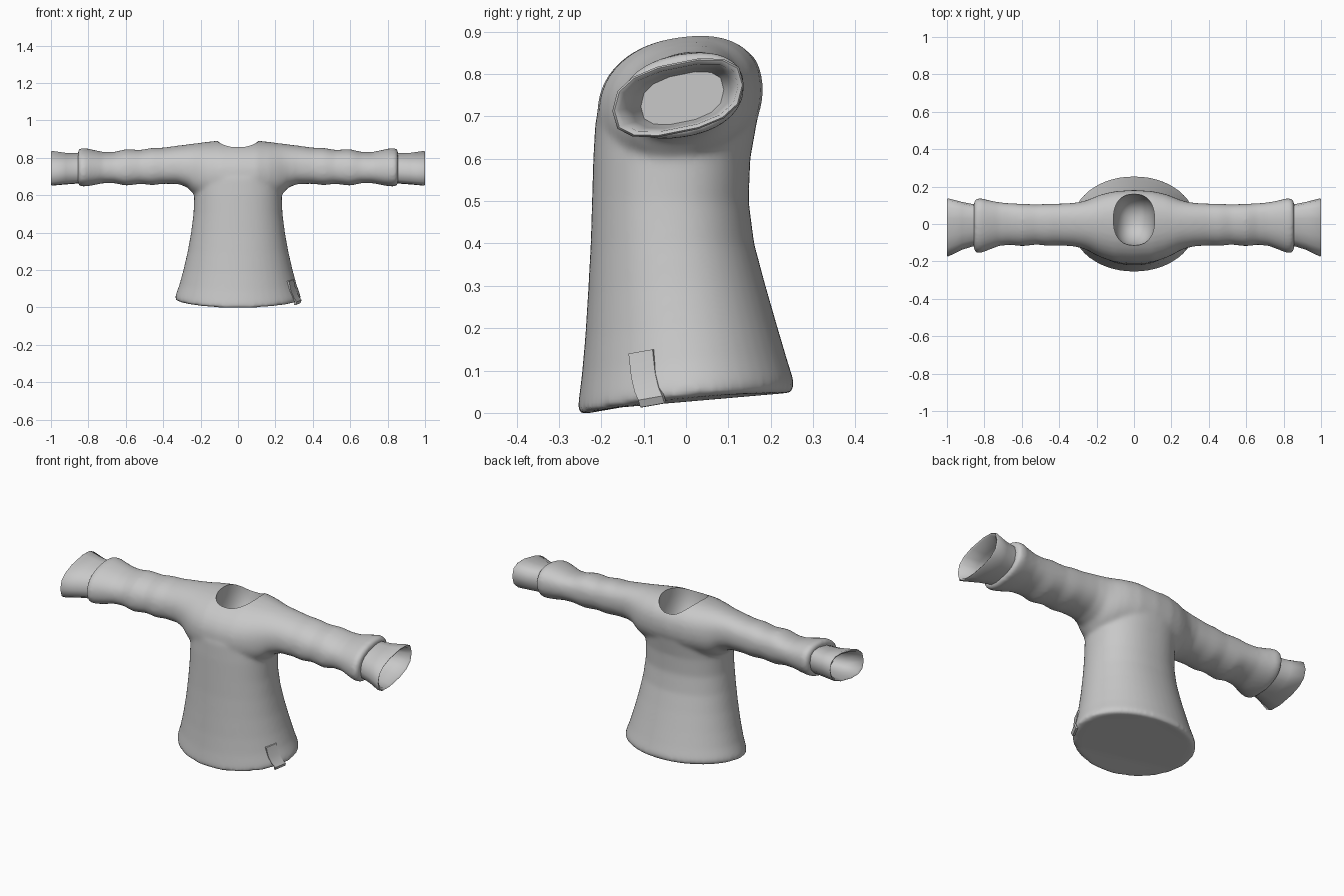
import bpy, bmesh, math
from mathutils import Vector

cube = bpy.data.objects.get("Cube")
if cube:
    bpy.data.objects.remove(cube, do_unlink=True)

cloth = bpy.data.materials.new("grey cloth")
cloth.use_nodes = True
grey = (0.58, 0.58, 0.58, 1)
cloth.diffuse_color = grey
cloth.node_tree.nodes["Principled BSDF"].inputs["Base Color"].default_value = grey


def loft(name, rings):
    """Skin a list of equal-length point rings and cap both ends."""
    bm = bmesh.new()
    loops = [[bm.verts.new(p) for p in ring] for ring in rings]
    for a, b in zip(loops, loops[1:]):
        for i in range(len(a)):
            j = (i + 1) % len(a)
            bm.faces.new((a[i], a[j], b[j], b[i]))
    bm.faces.new(loops[0])
    bm.faces.new(loops[-1])
    bmesh.ops.recalc_face_normals(bm, faces=bm.faces)
    mesh = bpy.data.meshes.new(name)
    bm.to_mesh(mesh)
    bm.free()
    mesh.materials.append(cloth)
    ob = bpy.data.objects.new(name, mesh)
    bpy.context.collection.objects.link(ob)
    return ob


def oval(cu, cv, ru, rv, n, power=1.0):
    """Oval outline; a power below one makes it boxier."""
    pts = []
    for i in range(n):
        a = math.tau * i / n
        c, s = math.cos(a), math.sin(a)
        pts.append((cu + ru * math.copysign(abs(c) ** power, c),
                    cv + rv * math.copysign(abs(s) ** power, s)))
    return pts


def sleeve_ring(x, y0, y1, z0, z1, n=32, power=0.88, slant=0.15):
    pts = oval((y0 + y1) / 2, (z0 + z1) / 2, (y1 - y0) / 2, (z1 - z0) / 2, n, power)
    return [(x, y, z + slant * (y - (y0 + y1) / 2)) for y, z in pts]


def activate(ob):
    bpy.ops.object.select_all(action='DESELECT')
    ob.select_set(True)
    bpy.context.view_layer.objects.active = ob


def apply_modifier(ob, kind, **settings):
    mod = ob.modifiers.new(kind.title(), kind)
    for key, value in settings.items():
        setattr(mod, key, value)
    activate(ob)
    bpy.ops.object.modifier_apply(modifier=mod.name)


def smooth(ob, degrees=40):
    activate(ob)
    bpy.ops.object.shade_smooth_by_angle(angle=math.radians(degrees))


# Body: height, half width, front y, back y; the hem dips toward the front
body_profile = [
    (.036, .322, -.244, .244), (.041, .336, -.256, .256), (.065, .334, -.254, .255),
    (.12, .314, -.246, .238), (.2, .292, -.238, .215), (.3, .269, -.231, .187),
    (.4, .251, -.225, .161), (.5, .238, -.222, .148), (.6, .234, -.219, .152),
    (.69, .234, -.214, .168), (.76, .215, -.19, .165), (.8, .16, -.14, .13)]
rings = []
for z, rx, y0, y1 in body_profile:
    tilt = max(0, 1 - z / .4)
    rings.append([(x, y, z + tilt * (.112 * y - .27 * y * y))
                  for x, y in oval(0, (y0 + y1) / 2, rx, (y1 - y0) / 2, 48, 1 - min(z, .6) / 5)])
shirt = loft("shirt", rings)

# Shoulders and sleeves as one loft: x, front y, back y, bottom z, top z
sleeve_profile = [
    (0, -.21, .182, .58, .888), (.1, -.205, .176, .58, .888), (.17, -.182, .16, .59, .881),
    (.21, -.163, .145, .596, .876), (.24, -.146, .132, .612, .873), (.27, -.132, .122, .644, .869),
    (.32, -.12, .113, .662, .863), (.4, -.114, .109, .663, .852), (.46, -.117, .108, .656, .851),
    (.52, -.11, .105, .663, .840), (.6, -.119, .108, .653, .844), (.66, -.111, .111, .667, .829),
    (.72, -.117, .116, .667, .828), (.78, -.14, .128, .655, .841), (.82, -.156, .139, .650, .849),
    (.847, -.153, .134, .650, .847), (.855, -.138, .12, .66, .836)]
half = [sleeve_ring(*row) for row in sleeve_profile]
mirrored = [[(-x, y, z) for x, y, z in ring] for ring in half[:0:-1]]
arms = loft("sleeves", mirrored + half)

# Fuse and soften the armpits
apply_modifier(shirt, 'BOOLEAN', operation='UNION', object=arms, solver='EXACT')
bpy.data.objects.remove(arms, do_unlink=True)
apply_modifier(shirt, 'REMESH', mode='VOXEL', voxel_size=.0095)
apply_modifier(shirt, 'SMOOTH', factor=.5, iterations=12)

# Neck opening: a tapering bowl cut from the top
neck_profile = [(1.0, 1.0), (.84, 1.0), (.80, .96), (.76, .87), (.72, .7), (.69, .45), (.68, .15)]
neck = loft("neck_cutter", [
    [(x, y, z) for x, y in oval(0, .023, .11 * s, .137 * s, 40, .85)] for z, s in neck_profile])
neck.hide_render = True
apply_modifier(shirt, 'BOOLEAN', operation='DIFFERENCE', object=neck, solver='EXACT')
bpy.data.objects.remove(neck, do_unlink=True)
shirt.data.materials.clear()
shirt.data.materials.append(cloth)
smooth(shirt)

# Flared under-cuffs with a rounded rim and a hollow, tapering mouth
cuff_profile = [
    (.80, -.11, .10, .675, .82), (.87, -.122, .108, .667, .82), (.92, -.138, .118, .664, .82),
    (.994, -.174, .137, .659, .829), (1.0, -.169, .133, .663, .825), (.994, -.157, .123, .672, .816),
    (.92, -.128, .106, .678, .808), (.85, -.105, .088, .686, .80), (.78, -.075, .06, .702, .785),
    (.74, -.04, .025, .722, .765), (.73, -.015, .005, .735, .75)]
for side, name in ((1, "left_cuff"), (-1, "right_cuff")):
    smooth(loft(name, [[(side * x, y, z) for x, y, z in sleeve_ring(*row, n=14, power=.78, slant=.2)]
                       for row in cuff_profile]), 75)

# Small folded tag over the hem on the left side
along = Vector((.4, .9, 0)).normalized() * .031
out = Vector((.9, -.4, 0)).normalized() * .006
rise = Vector((0, 0, .005))
path = [(.28, -.105, .145), (.291, -.099, .09), (.307, -.091, .055), (.322, -.082, .035), (.316, -.077, .018)]
tag_rings = []
for p in map(Vector, path):
    tag_rings.append([p - along - out - rise, p + along - out + rise,
                      p + along + out + rise, p - along + out - rise])
smooth(loft("hem_tag", tag_rings), 30)
